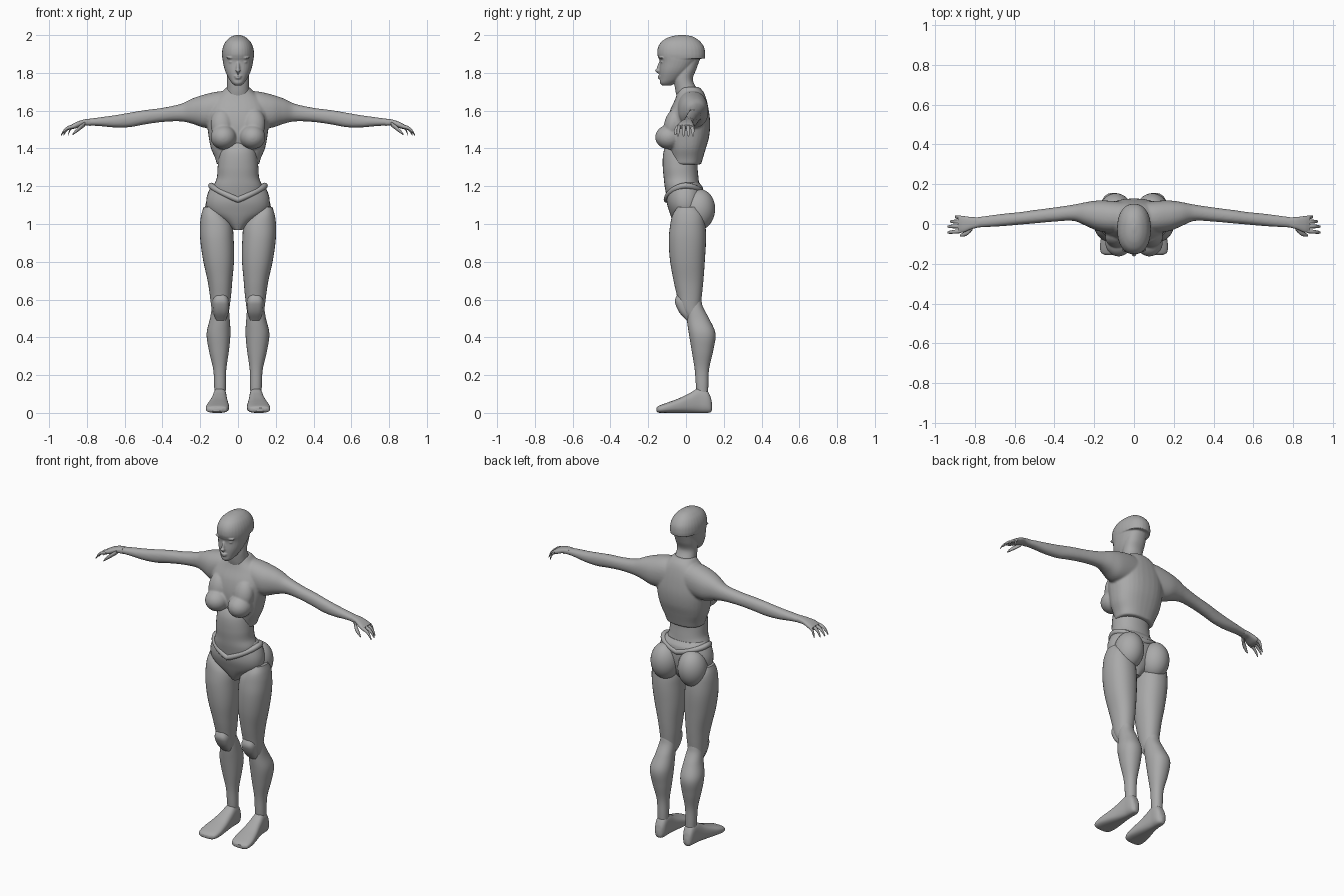
import bpy
import bmesh
from math import cos, sin, pi, copysign, radians
from mathutils import Matrix, Vector

default_cube = bpy.data.objects.get("Cube")
if default_cube:
    bpy.data.objects.remove(default_cube, do_unlink=True)

# One plain material for the whole figure
grey = bpy.data.materials.new("matte_grey")
grey.use_nodes = True
grey.diffuse_color = (0.4, 0.4, 0.4, 1)
grey.node_tree.nodes["Principled BSDF"].inputs["Base Color"].default_value = grey.diffuse_color

BOTH = (1, -1)
CENTRE = (1,)


def smooth_sections(sections, steps):
    """Cubic interpolation between hand-placed cross-sections."""
    rows = [Vector(s) for s in sections]
    last = len(rows) - 1

    def slope(i):
        before, after = rows[max(i - 1, 0)], rows[min(i + 1, last)]
        return (after - before) / (after[0] - before[0])

    result = []
    for i in range(last):
        start, end = rows[i], rows[i + 1]
        span = end[0] - start[0]
        for k in range(steps):
            t = k / steps
            u = 1 - t
            row = (start * (1 + 2 * t) * u * u + end * (3 - 2 * t) * t * t
                   + slope(i) * span * t * u * u - slope(i + 1) * span * t * t * u)
            row[0] = start[0] + span * t
            result.append(row)
    return result + [rows[last]]


def loft(bm, axis, sections, power=2.2, sides=BOTH, count=32, steps=6):
    """Skin rounded sections given as (position, a min, a max, b min, b max)."""
    for side in sides:
        rings = []
        for pos, a0, a1, b0, b1 in smooth_sections(sections, steps):
            ring = []
            for k in range(count):
                c, s = cos(2 * pi * k / count), sin(2 * pi * k / count)
                a = (a0 + a1) / 2 + (a1 - a0) / 2 * copysign(abs(c) ** (2 / power), c)
                b = (b0 + b1) / 2 + (b1 - b0) / 2 * copysign(abs(s) ** (2 / power), s)
                x, y, z = {"x": (pos, a, b), "y": (a, pos, b), "z": (a, b, pos)}[axis]
                ring.append(bm.verts.new((x * side, y, z)))
            rings.append(ring)
        for low, high in zip(rings, rings[1:]):
            for k in range(count):
                n = (k + 1) % count
                bm.faces.new((low[k], low[n], high[n], high[k]))
        bm.faces.new(rings[0])
        bm.faces.new(rings[-1])


def column(bm, sections, power=2.2):
    """Centred upright loft from (height, half width, front, back)."""
    loft(bm, "z", [(z, -w, w, y0, y1) for z, w, y0, y1 in sections], power, CENTRE)


def ball(bm, centre, radii, sides=BOTH, tilt=0):
    for side in sides:
        place = Matrix.Translation((centre[0] * side, centre[1], centre[2]))
        turn = Matrix.Rotation(radians(tilt), 4, "X")
        size = Matrix.Diagonal((*radii, 1))
        bmesh.ops.create_uvsphere(bm, u_segments=32, v_segments=20, radius=1,
                                  matrix=place @ turn @ size)


def finish(name, bm, voxel=0, relax=0):
    """Turn the bmesh into an object, optionally fused into one skin."""
    bmesh.ops.recalc_face_normals(bm, faces=bm.faces)
    mesh = bpy.data.meshes.new(name)
    bm.to_mesh(mesh)
    bm.free()
    mesh.materials.append(grey)
    obj = bpy.data.objects.new(name, mesh)
    bpy.context.collection.objects.link(obj)
    bpy.ops.object.select_all(action="DESELECT")
    obj.select_set(True)
    bpy.context.view_layer.objects.active = obj
    bpy.ops.object.shade_smooth_by_angle(angle=radians(45))
    if voxel:
        fuse = obj.modifiers.new("fuse", "REMESH")
        fuse.mode = "VOXEL"
        fuse.voxel_size = voxel
        fuse.use_smooth_shade = True
        soften = obj.modifiers.new("soften", "SMOOTH")
        soften.factor = 0.5
        soften.iterations = relax


# Head: cranium, face, neck and features fused together
bm = bmesh.new()
column(bm, [(1.875, .083, -.145, .1), (1.9, .085, -.152, .102), (1.935, .08, -.148, .096),
            (1.965, .066, -.13, .076), (1.985, .046, -.1, .05), (1.995, .028, -.07, .025),
            (2.001, .006, -.03, -.01)])
column(bm, [(1.732, .016, -.125, -.08), (1.745, .031, -.137, -.06), (1.765, .046, -.138, -.03),
            (1.81, .068, -.14, .02), (1.86, .08, -.139, .06), (1.89, .083, -.15, .08)])
column(bm, [(1.64, .075, -.04, .095), (1.67, .068, -.048, .088), (1.71, .061, -.057, .062),
            (1.765, .058, -.062, .036), (1.82, .06, -.05, .055), (1.89, .06, -.04, .08)])
ball(bm, (0, -.139, 1.83), (.01, .014, .036), CENTRE, tilt=-14)
ball(bm, (0, -.151, 1.812), (.013, .013, .009), CENTRE)
ball(bm, (0, -.138, 1.782), (.021, .012, .005), CENTRE)
ball(bm, (0, -.137, 1.772), (.017, .012, .005), CENTRE)
ball(bm, (.033, -.122, 1.858), (.016, .012, .008))
ball(bm, (.036, -.128, 1.88), (.026, .014, .007))
finish("head_and_neck", bm, 0.004, 3)

# Upper body: ribcage, bust, shoulders and arms fused together
bm = bmesh.new()
column(bm, [(1.315, .112, -.078, .08), (1.35, .122, -.084, .09), (1.4, .143, -.092, .105),
            (1.46, .155, -.1, .122), (1.53, .163, -.1, .128), (1.6, .16, -.085, .121),
            (1.66, .13, -.058, .108), (1.7, .085, -.045, .092), (1.725, .062, -.04, .07)], 2.4)
ball(bm, (.077, -.09, 1.46), (.068, .073, .064))
ball(bm, (.085, -.065, 1.53), (.06, .05, .085), tilt=-15)
loft(bm, "x", [(0, -.03, .105, 1.52, 1.7), (.1, -.045, .115, 1.51, 1.702),
               (.18, -.035, .118, 1.51, 1.685), (.24, -.01, .11, 1.53, 1.665),
               (.3, .015, .098, 1.543, 1.637), (.4, .012, .083, 1.54, 1.615),
               (.5, .003, .07, 1.526, 1.602), (.57, -.003, .06, 1.513, 1.59),
               (.65, -.01, .052, 1.511, 1.576), (.73, -.015, .042, 1.518, 1.565),
               (.8, -.019, .032, 1.522, 1.555)])
finish("chest_and_arms", bm, 0.006, 5)

# Hands: palm, four bent fingers and a thumb
bm = bmesh.new()
loft(bm, "x", [(.78, -.017, .033, 1.52, 1.558), (.82, -.027, .035, 1.52, 1.552),
               (.86, -.043, .04, 1.506, 1.538), (.885, -.04, .037, 1.502, 1.524)], 2.6)
for y, spread, tip in ((-.035, -.008, .938), (-.011, -.002, .938), (.011, .002, .925), (.031, .006, .9)):
    reach = tip - .87
    path = [(0, 1.517, .011), (.5, 1.507, .0095), (.8, 1.489, .008), (1, 1.468, .004)]
    loft(bm, "x", [(.87 + reach * t, y + spread * t - r, y + spread * t + r, z - r, z + r)
                   for t, z, r in path], 2, count=12, steps=4)
thumb = [(.81, -.018, 1.53, .013), (.835, -.042, 1.511, .013), (.86, -.054, 1.49, .01),
         (.875, -.057, 1.474, .004)]
loft(bm, "x", [(x, y - r, y + r, z - r, z + r) for x, y, z, r in thumb], 2, count=12, steps=4)
finish("hands", bm)

# Waist
bm = bmesh.new()
column(bm, [(1.45, .08, -.08, .05), (1.41, .092, -.108, .056), (1.37, .1, -.121, .06),
            (1.3, .108, -.123, .061), (1.245, .112, -.118, .066), (1.2, .128, -.113, .07),
            (1.13, .13, -.1, .07)])
finish("waist", bm)

# Pelvis with its raised belt
bm = bmesh.new()
column(bm, [(1.22, .118, -.09, .07), (1.19, .148, -.1, .09), (1.12, .168, -.103, .095),
            (1.06, .15, -.087, .085), (1.01, .07, -.068, .065), (.967, .022, -.045, .035)])
finish("pelvis", bm)

belt_curve = bpy.data.curves.new("belt", "CURVE")
belt_curve.dimensions = "3D"
belt_curve.bevel_depth = 0.016
spline = belt_curve.splines.new("POLY")
spline.points.add(47)
spline.use_cyclic_u = True
for k, point in enumerate(spline.points):
    c, s = cos(2 * pi * k / 48), sin(2 * pi * k / 48)
    drop = (.075 if s < 0 else .045) * (1 - abs(c)) ** .8
    y = -.003 + s * (.099 if s < 0 else .09)
    point.co = (c * .142, y, 1.203 - drop, 1)
spline.use_smooth = True
belt_curve.materials.append(grey)
bpy.context.collection.objects.link(bpy.data.objects.new("belt", belt_curve))

# Buttocks
bm = bmesh.new()
ball(bm, (.092, .066, 1.075), (.083, .088, .11), tilt=-6)
finish("buttocks", bm)

# Legs: thighs, kneecaps and calves
bm = bmesh.new()
loft(bm, "z", [(.5, .055, .132, .01, .08), (.55, .046, .14, -.03, .077), (.63, .036, .15, -.05, .085),
               (.7, .03, .161, -.066, .092), (.81, .021, .185, -.085, .1), (.92, .023, .2, -.091, .106),
               (1, .033, .201, -.083, .102), (1.05, .068, .194, -.07, .09),
               (1.09, .1, .182, -.045, .06)])
finish("thighs", bm)

bm = bmesh.new()
loft(bm, "z", [(.49, .065, .117, .002, .04), (.53, .051, .13, -.034, .04), (.575, .047, .135, -.056, .04),
               (.6, .05, .133, -.058, .04), (.635, .062, .12, -.042, .04)], 2.8)
finish("kneecaps", bm)

bm = bmesh.new()
loft(bm, "z", [(.07, .067, .122, .06, .115), (.14, .064, .126, .053, .118), (.23, .062, .131, .046, .122),
               (.33, .048, .154, .03, .144), (.42, .04, .166, .015, .156), (.5, .044, .148, .004, .122),
               (.56, .05, .138, .002, .09), (.6, .06, .13, .01, .08)])
finish("calves", bm)

# Feet
bm = bmesh.new()
loft(bm, "y", [(-.156, .085, .145, .008, .027), (-.145, .06, .165, .001, .037), (-.1, .048, .17, 0, .054),
               (-.04, .05, .158, 0, .076), (.02, .056, .142, 0, .105), (.07, .06, .132, 0, .132),
               (.11, .062, .128, 0, .12), (.13, .072, .12, .004, .085), (.138, .085, .108, .015, .05)], 2.7)
finish("feet", bm)
